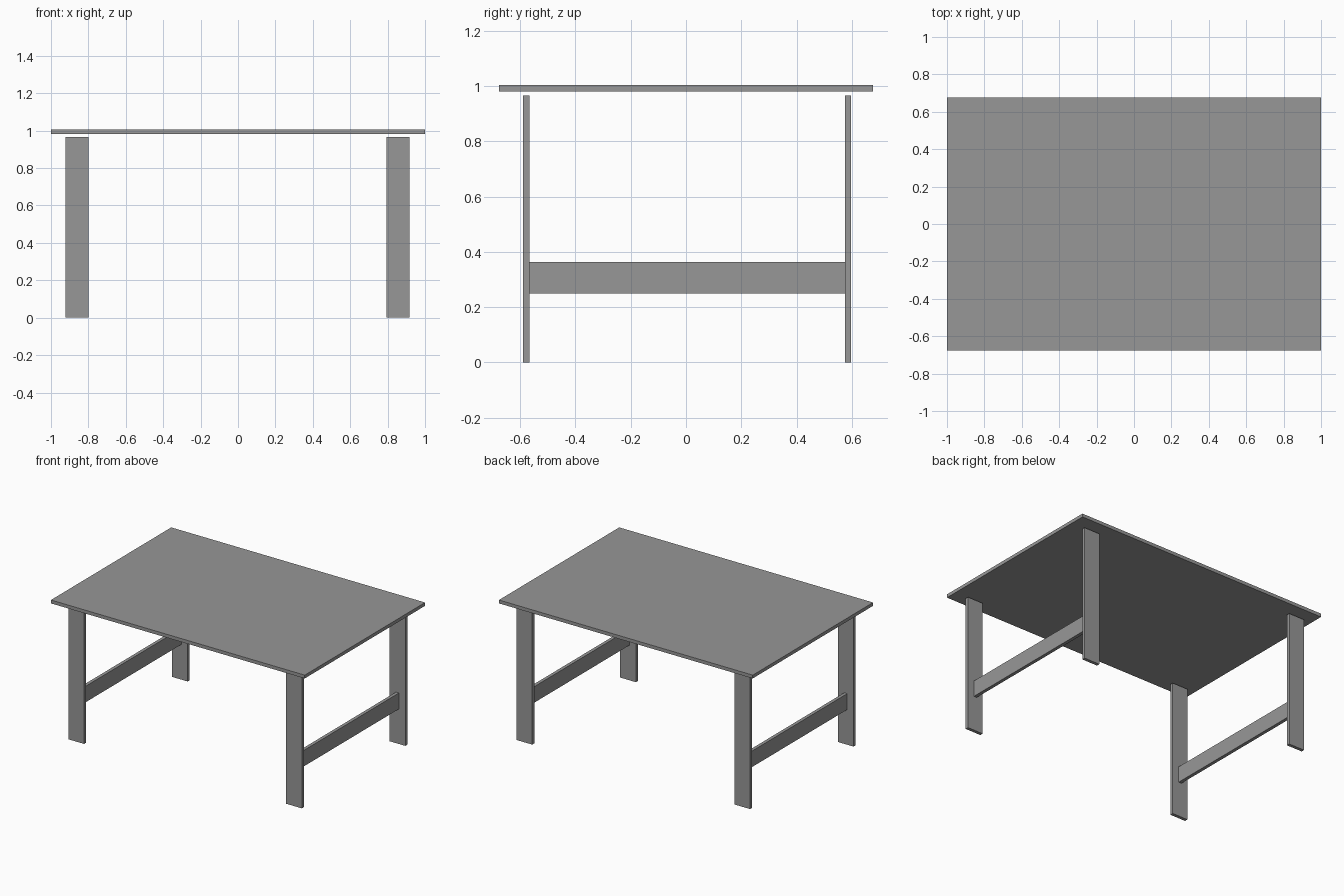
import bpy

# Remove the default cube
cube = bpy.data.objects.get("Cube")
if cube:
    bpy.data.objects.remove(cube, do_unlink=True)

# Single grey material
GREY = (0.31, 0.31, 0.31, 1.0)
grey = bpy.data.materials.new("plain_grey")
grey.use_nodes = True
grey.diffuse_color = GREY
shader = next(n for n in grey.node_tree.nodes if n.type == "BSDF_PRINCIPLED")
shader.inputs["Base Color"].default_value = GREY


def board(name, x, y, z):
    """Box filling the given (low, high) range on each axis."""
    spans = (x, y, z)
    bpy.ops.mesh.primitive_cube_add(size=1, location=[(a + b) / 2 for a, b in spans])
    obj = bpy.context.object
    obj.name = name
    obj.scale = [b - a for a, b in spans]
    bpy.ops.object.transform_apply(location=False, rotation=False, scale=True)
    obj.data.materials.append(grey)
    return obj


# Table top, floating just above the legs
board("table_top", (-1, 1), (-0.677, 0.677), (0.981, 1.005))

# Flat legs and the stretcher joining each front and back pair
leg_x = {"right": (-0.923, -0.8), "left": (0.793, 0.916)}
leg_y = {"front": (-0.59, -0.567), "back": (0.575, 0.598)}
for side, x in leg_x.items():
    for end, y in leg_y.items():
        board(f"{end}_{side}_leg", x, y, (0, 0.967))
    mid = sum(x) / 2
    board(f"{side}_stretcher", (mid - 0.012, mid + 0.012),
          (leg_y["front"][1], leg_y["back"][0]), (0.25, 0.364))
